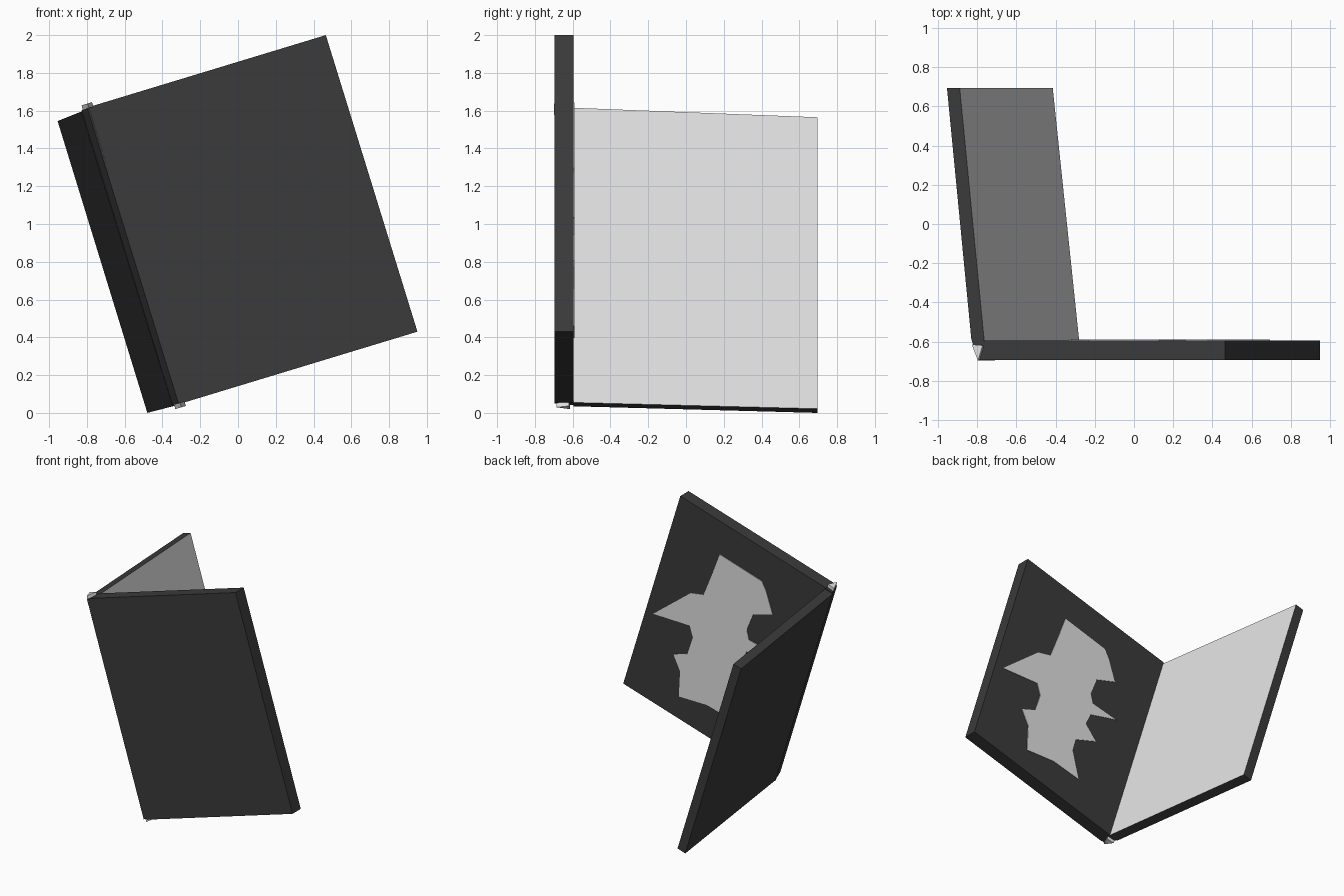
import bpy, bmesh
from mathutils import Vector

if "Cube" in bpy.data.objects:
    bpy.data.objects.remove(bpy.data.objects["Cube"])


def material(name, value):
    m = bpy.data.materials.new(name)
    m.diffuse_color = (value, value, value, 1)
    m.use_nodes = True
    m.node_tree.nodes["Principled BSDF"].inputs["Base Color"].default_value = m.diffuse_color
    return m


dark = material("charcoal", 0.043)
light = material("pale_grey", 0.75)

# Tilted frame of the cover: across from the hinge and down along it
ORIGIN = Vector((-0.77, 0, 1.625))
ACROSS = Vector((1.235, 0, 0.375))
DOWN = Vector((0.485, 0, -1.57))
U = ACROSS.normalized()
D = DOWN.normalized()


def at(s, y, t=0.0):
    """Point s units across and t units down, at depth y."""
    return ORIGIN + U * s + D * t + Vector((0, y, 0))


def loft(name, top, bottom, mats, pale_side=None):
    """Solid between two rings of points; one side may take the second material."""
    bm = bmesh.new()
    a = [bm.verts.new(p) for p in top]
    b = [bm.verts.new(p) for p in bottom]
    bm.faces.new(a)
    bm.faces.new(b[::-1])
    n = len(a)
    for i in range(n):
        j = (i + 1) % n
        f = bm.faces.new((a[j], a[i], b[i], b[j]))
        f.material_index = 1 if i == pale_side else 0
    bmesh.ops.recalc_face_normals(bm, faces=bm.faces[:])
    mesh = bpy.data.meshes.new(name)
    bm.to_mesh(mesh)
    bm.free()
    for m in mats:
        mesh.materials.append(m)
    ob = bpy.data.objects.new(name, mesh)
    bpy.context.collection.objects.link(ob)
    return ob


FRONT, INNER, BACK = -0.695, -0.595, 0.695
W, H = ACROSS.length, DOWN.length

# Front cover slab
ring = [(0, FRONT), (W, FRONT), (W, INNER), (0, INNER)]
loft("front_cover", [at(s, y) for s, y in ring],
     [at(s, y, H) for s, y in ring], [dark])

# Spine closing the outer corner, slightly shorter than the cover
ring = [(0, FRONT), (-0.03, FRONT), (-0.062, INNER), (0, INNER)]
loft("spine", [at(s, y, 0.004) for s, y in ring],
     [at(s, y, H - 0.004) for s, y in ring], [dark])

# Back cover with a pale inner face
loft("back_cover",
     [(-0.83, INNER, 1.595), (-0.765, INNER, 1.615),
      (-0.89, BACK, 1.565), (-0.955, BACK, 1.545)],
     [(-0.345, INNER, 0.035), (-0.28, INNER, 0.055),
      (-0.415, BACK, 0.022), (-0.48, BACK, 0.0)],
     [dark, light], pale_side=1)

# Three-sided hinge pin sticking out at both ends
loft("hinge_pin",
     [at(-0.055, -0.615, -0.02), at(0.003, -0.62, -0.02), at(-0.022, -0.698, -0.02)],
     [at(-0.055, -0.615, H + 0.02), at(0.003, -0.62, H + 0.02),
      at(-0.022, -0.685, H + 0.02)], [light])

# Ragged pale patch on the inside of the front cover
# (fraction from the free edge, fraction from the top)
outline = [(.332, .148), (.622, .149), (.664, .182), (.742, .268), (.630, .322),
           (.620, .409), (.650, .448), (.818, .441), (.658, .507), (.645, .567),
           (.738, .615), (.614, .677), (.616, .739), (.705, .853), (.522, .858),
           (.345, .899), (.308, .783), (.240, .726), (.320, .684), (.323, .596),
           (.283, .551), (.051, .602), (.232, .403), (.310, .374), (.323, .257)]
loft("ragged_patch",
     [at((1 - a) * W, INNER + 0.004, b * H) for a, b in outline],
     [at((1 - a) * W, INNER - 0.002, b * H) for a, b in outline], [light])
